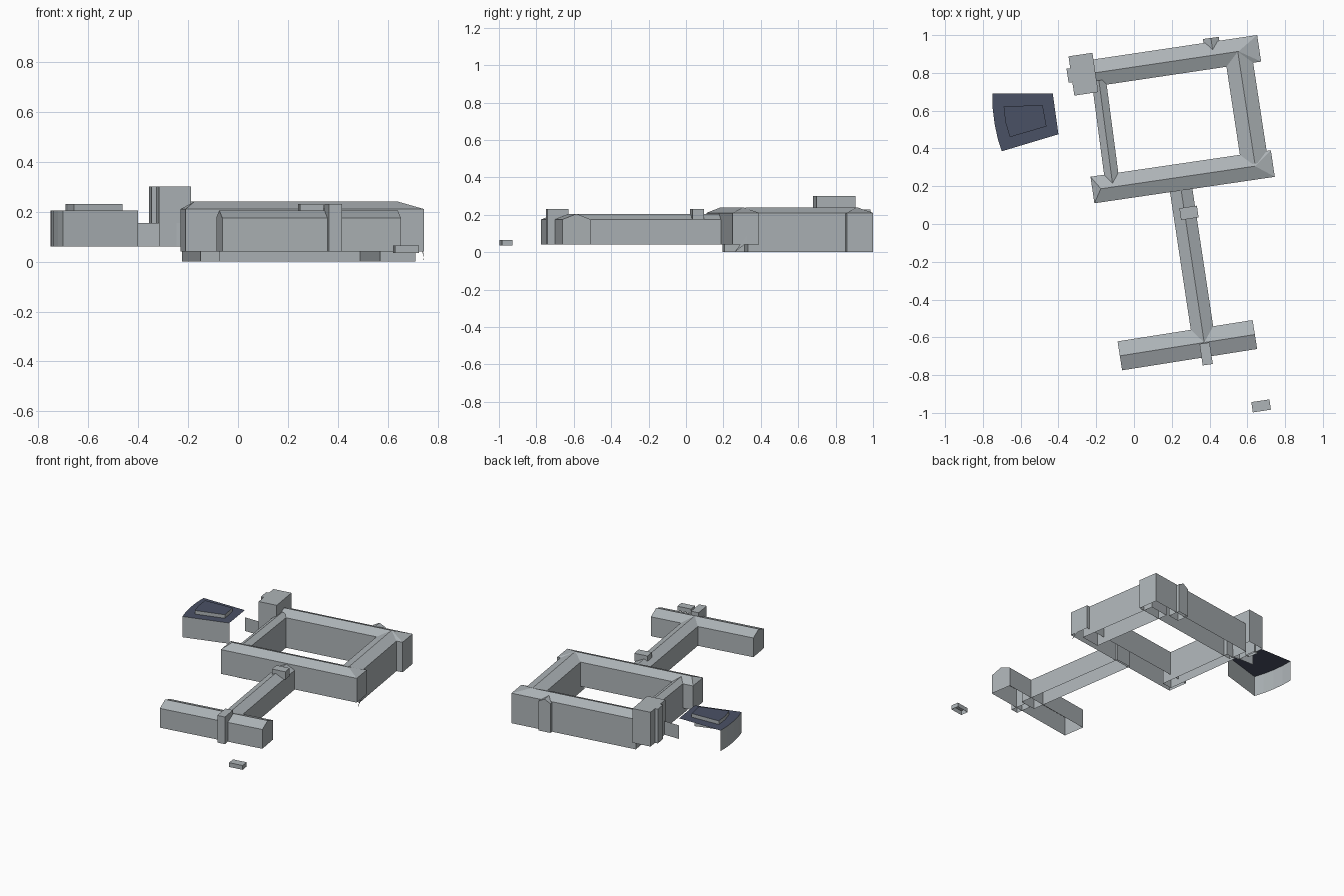
import bpy, bmesh, math
from mathutils import Vector

if "Cube" in bpy.data.objects:
    bpy.data.objects.remove(bpy.data.objects["Cube"])


def material(name, rgb):
    m = bpy.data.materials.new(name)
    m.diffuse_color = (*rgb, 1)
    m.use_nodes = True
    m.node_tree.nodes["Principled BSDF"].inputs["Base Color"].default_value = m.diffuse_color
    return m


GREY = material("stone_grey", (0.42, 0.455, 0.475))
NAVY = material("navy_roof", (0.068, 0.083, 0.130))


def make(name, polys, mats=(GREY,), rule=None):
    """Build an object from polygons given as coordinate lists."""
    bm = bmesh.new()
    for p in polys:
        bm.faces.new([bm.verts.new(c) for c in p])
    bmesh.ops.remove_doubles(bm, verts=bm.verts, dist=1e-5)
    bm.normal_update()
    if rule:
        for f in bm.faces:
            f.material_index = rule(f)
    me = bpy.data.meshes.new(name)
    bm.to_mesh(me)
    bm.free()
    for m in mats:
        me.materials.append(m)
    ob = bpy.data.objects.new(name, me)
    bpy.context.collection.objects.link(ob)
    return ob


def wing(name, p, q, width, z0, eave, ridge, hip_p=0.0, hip_q=0.0):
    """Open-bottomed wing with a pitched roof from p to q, hipped on request."""
    p, q = Vector(p), Vector(q)
    d = (q - p).normalized()
    n = Vector((-d.y, d.x)) * width / 2
    plan = [p - n, q - n, q + n, p + n]          # counter-clockwise
    lo = [(c.x, c.y, z0) for c in plan]
    hi = [(c.x, c.y, eave) for c in plan]
    rp, rq = p + d * hip_p, q - d * hip_q
    rp, rq = (rp.x, rp.y, ridge), (rq.x, rq.y, ridge)
    polys = [[lo[i], lo[(i + 1) % 4], hi[(i + 1) % 4], hi[i]] for i in range(4)]
    polys += [[hi[0], hi[1], rq, rp], [hi[2], hi[3], rp, rq],
              [hi[1], hi[2], rq], [hi[3], hi[0], rp]]
    return make(name, polys)


def prism(name, plan, z0, z1, walls=None, **kw):
    """Vertical walls with a flat top and open bottom; plan runs counter-clockwise."""
    k = len(plan)
    polys = [[(*plan[i], z0), (*plan[(i + 1) % k], z0),
              (*plan[(i + 1) % k], z1), (*plan[i], z1)]
             for i in (range(k) if walls is None else walls)]
    polys.append([(*c, z1) for c in plan])
    return make(name, polys, **kw)


def box_plan(cx, cy, w, d, angle=math.radians(8.5)):
    u = Vector((math.cos(angle), math.sin(angle)))
    v = Vector((-u.y, u.x))
    return [tuple(Vector((cx, cy)) + u * w / 2 * a + v * d / 2 * b)
            for a, b in ((-1, -1), (1, -1), (1, 1), (-1, 1))]


# Courtyard ring
wing("north_wing", (-0.21, 0.80), (0.6625, 0.93), 0.142, 0.0, 0.21, 0.24, hip_q=0.11)
wing("south_wing", (-0.22, 0.18), (0.735, 0.32), 0.142, 0.04, 0.21, 0.24, 0.045, 0.095)
wing("east_wing", (0.55, 0.91), (0.64, 0.32), 0.143, 0.0, 0.21, 0.24)
wing("west_wing", (-0.186, 0.76), (-0.112, 0.20), 0.076, 0.0, 0.21, 0.232)
wing("north_stair_bay", (0.419, 0.90), (0.407, 0.985), 0.085, 0.0, 0.205, 0.228)

# Sliver of footing under the south-east corner
make("corner_footing", [[(0.745, 0.26, 0), (0.737, 0.325, 0.09), (0.737, 0.325, 0.05)]])

# Front T-shaped block
wing("link_wing", (0.248, 0.19), (0.372, -0.63), 0.12, 0.04, 0.175, 0.205)
wing("front_wing", (-0.075, -0.698), (0.64, -0.585), 0.155, 0.04, 0.175, 0.205)
prism("front_porch", box_plan(0.382, -0.688, 0.054, 0.115), 0.04, 0.23)
prism("link_bridge", box_plan(0.291, 0.059, 0.094, 0.063), 0.175, 0.23)

# Corner tower with a shallow bay on its west side
prism("corner_tower", box_plan(-0.268, 0.793, 0.128, 0.21), 0.06, 0.30)
prism("tower_bay", box_plan(-0.337, 0.787, 0.03, 0.075), 0.06, 0.30)

# Fan-shaped hall: walls on the curve and front only, navy roof
fan = [(-0.75, 0.69), (-0.748, 0.61), (-0.738, 0.53), (-0.721, 0.45),
       (-0.70, 0.385), (-0.40, 0.475), (-0.43, 0.69)]
top = lambda f: 1 if abs(f.normal.z) > 0.5 else 0
prism("fan_hall", fan, 0.06, 0.205, walls=range(5), mats=(GREY, NAVY), rule=top)
prism("fan_hall_skylight",
      [(-0.69, 0.622), (-0.681, 0.54), (-0.657, 0.46), (-0.463, 0.517), (-0.484, 0.63)],
      0.205, 0.23, mats=(GREY, NAVY), rule=top)

# Thin wall joining the hall and tower
make("link_wall", [[(-0.43, 0.69, 0.06), (-0.23, 0.69, 0.06),
                    (-0.23, 0.69, 0.155), (-0.43, 0.69, 0.155)]])

# Small detached hut
prism("gate_hut", box_plan(0.673, -0.963, 0.097, 0.055), 0.035, 0.065)
